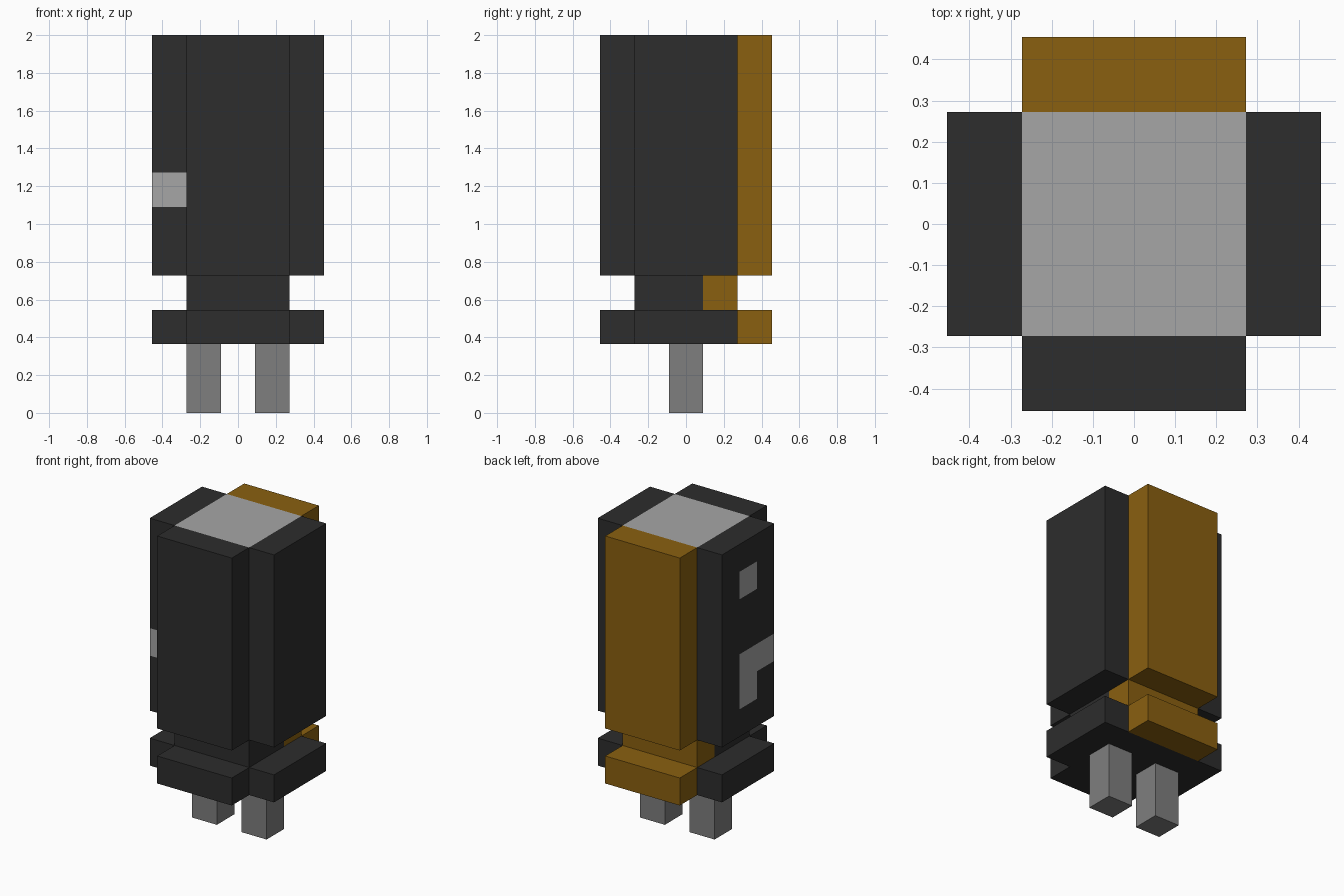
import bpy
import bmesh
from mathutils import Vector

if "Cube" in bpy.data.objects:
    bpy.data.objects.remove(bpy.data.objects["Cube"], do_unlink=True)

U = 2 / 11  # one block; the model is eleven blocks tall


def material(name, rgb):
    mat = bpy.data.materials.new(name)
    mat.use_nodes = True
    color = (*rgb, 1)
    mat.diffuse_color = color
    mat.node_tree.nodes["Principled BSDF"].inputs["Base Color"].default_value = color
    return mat


dark = material("charcoal", (0.026, 0.026, 0.026))
brown = material("ochre brown", (0.254, 0.117, 0.005))
light = material("light grey", (0.381, 0.381, 0.381))
metal = material("pin grey", (0.209, 0.209, 0.209))


def box(name, low, high, mats, cuts=(), rule=None):
    """Box between two corners in blocks, sliced on (axis, position) cuts,
    with faces coloured by rule(centre in blocks, normal)."""
    low, high = Vector(low), Vector(high)
    bm = bmesh.new()
    bmesh.ops.create_cube(bm, size=1)
    for v in bm.verts:
        v.co = Vector(a + (b - a) * (c + 0.5) for a, b, c in zip(low, high, v.co))
    for axis, pos in cuts:
        normal = Vector((0, 0, 0))
        normal[axis] = 1
        bmesh.ops.bisect_plane(bm, geom=bm.verts[:] + bm.edges[:] + bm.faces[:],
                               plane_co=normal * pos, plane_no=normal)
    bm.normal_update()
    if rule:
        for f in bm.faces:
            f.material_index = int(rule(f.calc_center_median(), f.normal))
    bmesh.ops.scale(bm, vec=(U, U, U), verts=bm.verts)
    mesh = bpy.data.meshes.new(name)
    bm.to_mesh(mesh)
    bm.free()
    for m in mats:
        mesh.materials.append(m)
    obj = bpy.data.objects.new(name, mesh)
    bpy.context.collection.objects.link(obj)
    return obj


# Pins
for side, x in (("right", -1.5), ("left", 0.5)):
    box(side + "_pin", (x, -0.5, 0), (x + 1, 0.5, 2), [metal])

# Base flange, a plus shape with a brown back arm
box("flange_middle", (-2.5, -1.5, 2), (2.5, 1.5, 3), [dark])
box("flange_front", (-1.5, -2.5, 2), (1.5, -1.5, 3), [dark])
box("flange_back", (-1.5, 1.5, 2), (1.5, 2.5, 3), [brown])

# Narrow neck with a brown back row
box("neck_front", (-1.5, -1.5, 3), (1.5, 0.5, 4), [dark])
box("neck_back", (-1.5, 0.5, 3), (1.5, 1.5, 4), [brown])

# Can body: core with a light top, surrounded by four slabs
box("body_core", (-1.5, -1.5, 4), (1.5, 1.5, 11), [dark, light],
    rule=lambda c, n: n.z > 0.5)
box("body_front", (-1.5, -2.5, 4), (1.5, -1.5, 11), [dark])
box("body_back", (-1.5, 1.5, 4), (1.5, 2.5, 11), [brown])
box("body_left", (1.5, -1.5, 4), (2.5, 1.5, 11), [dark])


# Marked slab: a single light block above an L of three light blocks
def marked(c, n):
    if n.x > 0.5 or abs(n.z) > 0.5:
        return False
    middle = abs(c.y) < 0.5 and (5 < c.z < 7 or 9 < c.z < 10)
    corner = c.y < -0.5 and 6 < c.z < 7
    return middle or corner


box("body_right_marked", (-2.5, -1.5, 4), (-1.5, 1.5, 11), [dark, light],
    cuts=[(1, -0.5), (1, 0.5)] + [(2, z) for z in (5, 6, 7, 9, 10)],
    rule=marked)
